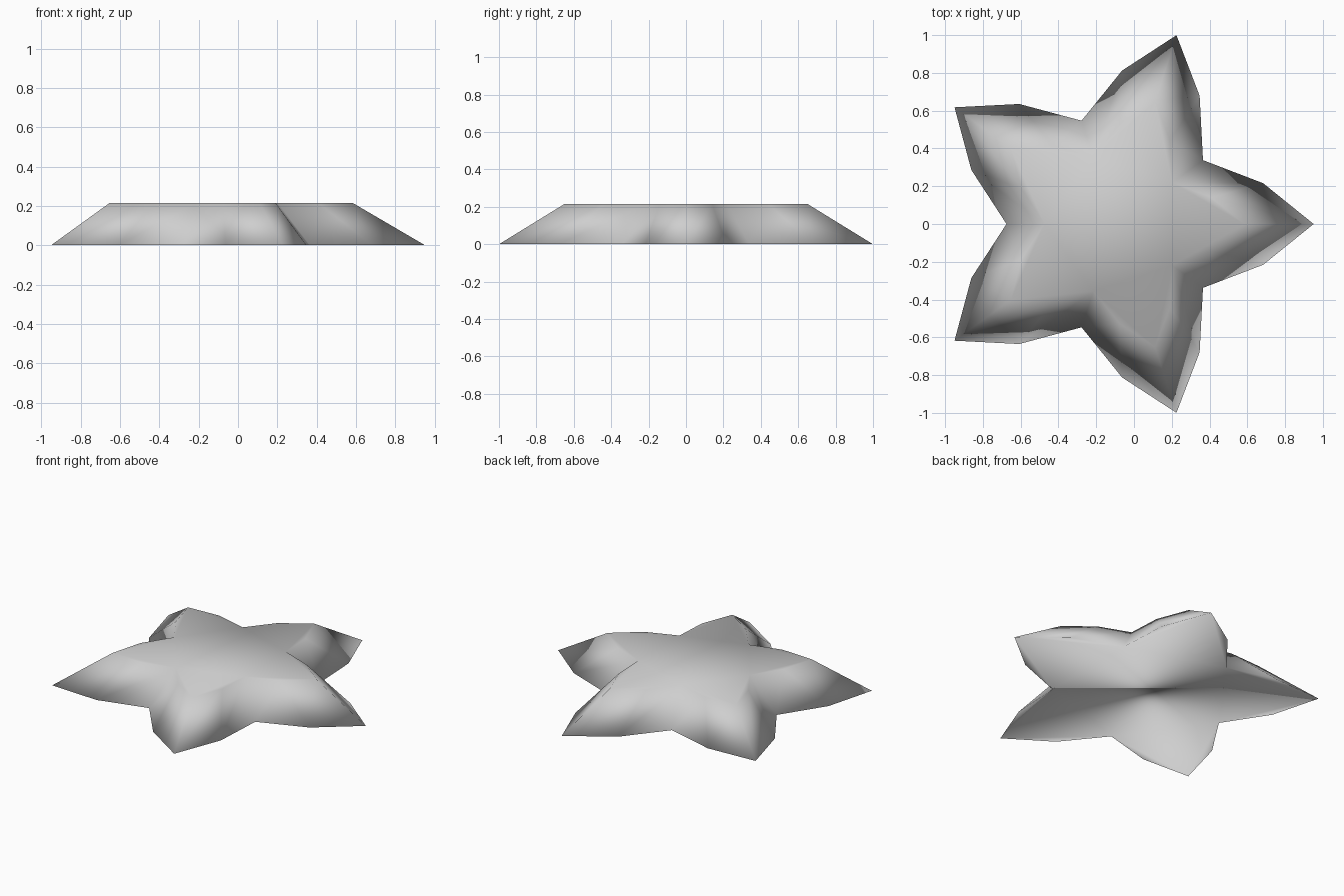
import bpy
import bmesh
import math

cube = bpy.data.objects.get("Cube")
if cube:
    bpy.data.objects.remove(cube, do_unlink=True)

# Star proportions
TIP, SHOULDER, NOTCH = 1.051, 0.813, 0.575
SHOULDER_ANGLE = math.radians(15.4)
CENTRE_X = -0.1
HEIGHT = 0.215
TOP_SCALE = 0.65


def star_ring(bm, scale, z):
    """One loop of the five-armed outline: shoulder, tip, shoulder, notch."""
    ring = []
    for arm in range(5):
        a = arm * math.tau / 5
        for radius, angle in ((SHOULDER, a - SHOULDER_ANGLE), (TIP, a),
                              (SHOULDER, a + SHOULDER_ANGLE), (NOTCH, a + math.pi / 5)):
            r = radius * scale
            ring.append(bm.verts.new((CENTRE_X + r * math.cos(angle), r * math.sin(angle), z)))
    return ring


# Soft grey surface
grey = bpy.data.materials.new("soft_grey")
grey.use_nodes = True
colour = (0.62, 0.62, 0.62, 1)
grey.diffuse_color = colour
grey.node_tree.nodes["Principled BSDF"].inputs["Base Color"].default_value = colour

# Tapered star: wide base, smaller flat top, sloping sides
bm = bmesh.new()
base = star_ring(bm, 1, 0)
top = star_ring(bm, TOP_SCALE, HEIGHT)
bm.faces.new(reversed(base))
bm.faces.new(top)
for i in range(len(base)):
    j = (i + 1) % len(base)
    bm.faces.new((base[i], base[j], top[j], top[i]))
for face in bm.faces:
    face.smooth = True

mesh = bpy.data.meshes.new("star_body")
bm.to_mesh(mesh)
bm.free()
mesh.materials.append(grey)
star = bpy.data.objects.new("star_body", mesh)
bpy.context.collection.objects.link(star)
